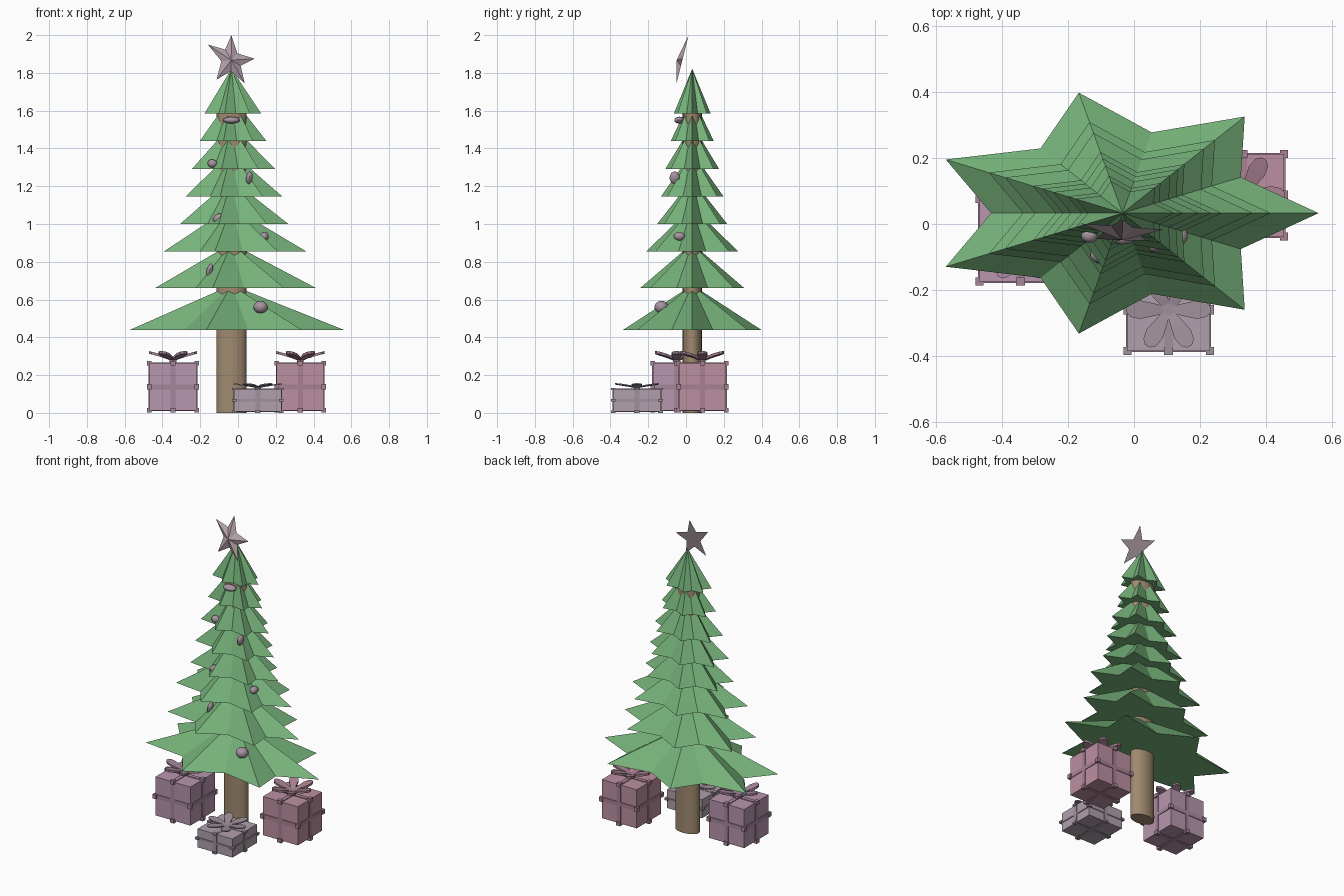
import bpy, bmesh, math
from mathutils import Matrix, Vector

if "Cube" in bpy.data.objects:
    bpy.data.objects.remove(bpy.data.objects["Cube"])

CX, CY, SQ = -0.035, 0.033, 0.63      # tree axis and depth squash


def mat(name, rgb):
    lin = [((c / 255 + 0.055) / 1.055) ** 2.4 for c in rgb]
    m = bpy.data.materials.new(name)
    m.diffuse_color = (*lin, 1)
    m.use_nodes = True
    m.node_tree.nodes["Principled BSDF"].inputs["Base Color"].default_value = m.diffuse_color
    return m


GREEN = mat("green", (118, 178, 122))
BROWN = mat("brown", (160, 138, 112))
STAR = mat("star", (178, 160, 168))
BALL = mat("bauble", (165, 148, 158))


def finish(name, bm, material, smooth=False):
    bmesh.ops.recalc_face_normals(bm, faces=bm.faces)
    me = bpy.data.meshes.new(name)
    bm.to_mesh(me)
    bm.free()
    ob = bpy.data.objects.new(name, me)
    bpy.context.collection.objects.link(ob)
    me.materials.append(material)
    if smooth:
        bpy.ops.object.select_all(action='DESELECT')
        ob.select_set(True)
        bpy.context.view_layer.objects.active = ob
        bpy.ops.object.shade_smooth_by_angle()
    return ob


def box(bm, loc, size):
    bmesh.ops.create_cube(bm, size=1, matrix=Matrix.Translation(loc) @ Matrix.Diagonal((*size, 1)))


# Trunk
bm = bmesh.new()
bmesh.ops.create_cone(bm, cap_ends=True, segments=32, radius1=0.08, radius2=0.08, depth=1.6,
                      matrix=Matrix.Translation((CX, CY, 0.8)) @ Matrix.Diagonal((1, SQ, 1, 1)))
finish("trunk", bm, BROWN, True)

# Branch tiers: seven-pointed star cones (base height, radius)
tiers = [(0.44, 0.595), (0.66, 0.45), (0.855, 0.396), (1.0, 0.302),
         (1.145, 0.27), (1.29, 0.233), (1.44, 0.185), (1.585, 0.158)]
for i, (z, r) in enumerate(tiers):
    bm = bmesh.new()
    ring = []
    for k in range(14):
        a, q = k * math.pi / 7, r * (0.67 if k % 2 else 1)
        ring.append(bm.verts.new((CX + q * math.cos(a), CY + q * SQ * math.sin(a), z)))
    apex = bm.verts.new((CX, CY, z + 0.237))
    for k in range(14):
        bm.faces.new((ring[k], ring[(k + 1) % 14], apex))
    bm.faces.new(ring[::-1])
    finish(f"branch_tier_{i + 1}", bm, GREEN)

# Top star: skewed, leaning back, faceted front and flat back
tips = [(-0.035, 2.0), (-0.16, 1.95), (-0.113, 1.765), (0.035, 1.745), (0.087, 1.875)]
c = Vector((-0.036, 1.868))
outline = []
for k in range(5):
    a, b = Vector(tips[k]), Vector(tips[(k + 1) % 5])
    outline += [a, c + ((a + b) / 2 - c) * 0.52]


def lean(z):
    return -0.05 + 0.25 * (z - 1.745)


bm = bmesh.new()
ring = [bm.verts.new((p.x, lean(p.y), p.y)) for p in outline]
mid = bm.verts.new((c.x, lean(c.y) - 0.03, c.y))
for k in range(10):
    bm.faces.new((ring[k], ring[(k + 1) % 10], mid))
bm.faces.new(ring[::-1])
finish("top_star", bm, STAR)

# Baubles: position, half sizes, roll
baubles = [((-0.035, -0.035, 1.55), (0.045, 0.027, 0.018), 0),
           ((-0.135, -0.035, 1.32), (0.026, 0.022, 0.022), 0.2),
           ((0.06, -0.06, 1.245), (0.017, 0.027, 0.033), 0.15),
           ((-0.10, -0.095, 1.03), (0.034, 0.025, 0.025), -0.4),
           ((0.14, -0.035, 0.935), (0.023, 0.03, 0.023), 0.3),
           ((-0.15, -0.07, 0.755), (0.016, 0.025, 0.036), 0.25),
           ((0.12, -0.13, 0.56), (0.038, 0.037, 0.033), 0)]
for i, (p, s, roll) in enumerate(baubles):
    bm = bmesh.new()
    bmesh.ops.create_uvsphere(bm, u_segments=16, v_segments=10, radius=1,
                              matrix=Matrix.Translation(p) @ Matrix.Rotation(roll, 4, 'Y')
                              @ Matrix.Diagonal((*s, 1)))
    finish(f"bauble_{i + 1}", bm, BALL, True)


# Gift: box, ribbon bands with raised corner folds, six-petal bow
def gift(name, x, y, zs, rgb):
    material = mat(name, rgb)
    ribbon = mat(name + "_ribbon", [v * 0.9 for v in rgb])
    h, w, zc = 0.125, 0.026, 0.138
    place = Matrix.Translation((x, y, 0)) @ Matrix.Diagonal((1, 1, zs, 1))
    bm = bmesh.new()
    box(bm, (0, 0, zc), (2 * h, 2 * h, 2 * h))
    bm.transform(place)
    finish(name + "_box", bm, material)

    bm = bmesh.new()
    for axis in range(3):
        size = [2 * h + 0.008] * 3
        size[axis] = w
        box(bm, (0, 0, zc), size)
        for u in (-1, 1):
            for v in (-1, 1):
                p, s = [u * h, v * h], [0.024, 0.024]
                p.insert(axis, 0)
                s.insert(axis, w + 0.002)
                box(bm, (p[0], p[1], p[2] + zc), s)
    bm.transform(place)
    finish(name + "_ribbon", bm, ribbon)

    bm = bmesh.new()
    profile = [(0.0, 0.008, 0.272), (0.04, 0.018, 0.288), (0.085, 0.028, 0.302),
               (0.115, 0.022, 0.31), (0.128, 0.008, 0.313)]
    for k in range(6):
        rot = Matrix.Rotation(k * math.pi / 3, 4, 'Z')
        rows = [[bm.verts.new(rot @ Vector((d, s * hw, z + t)))
                 for s, t in ((-1, 0), (1, 0), (1, 0.014), (-1, 0.014))]
                for d, hw, z in profile]
        for a, b in zip(rows, rows[1:]):
            for j in range(4):
                n = (j + 1) % 4
                bm.faces.new((a[j], a[n], b[n], b[j]))
        bm.faces.new(rows[0])
        bm.faces.new(rows[-1][::-1])
    box(bm, (0, 0, 0.28), (0.035, 0.035, 0.026))
    bm.transform(place)
    finish(name + "_bow", bm, ribbon)


gift("left_gift", -0.344, -0.05, 1.0, (184, 150, 174))
gift("right_gift", 0.33, 0.087, 1.0, (188, 144, 162))
gift("small_gift", 0.105, -0.26, 0.48, (176, 160, 172))
